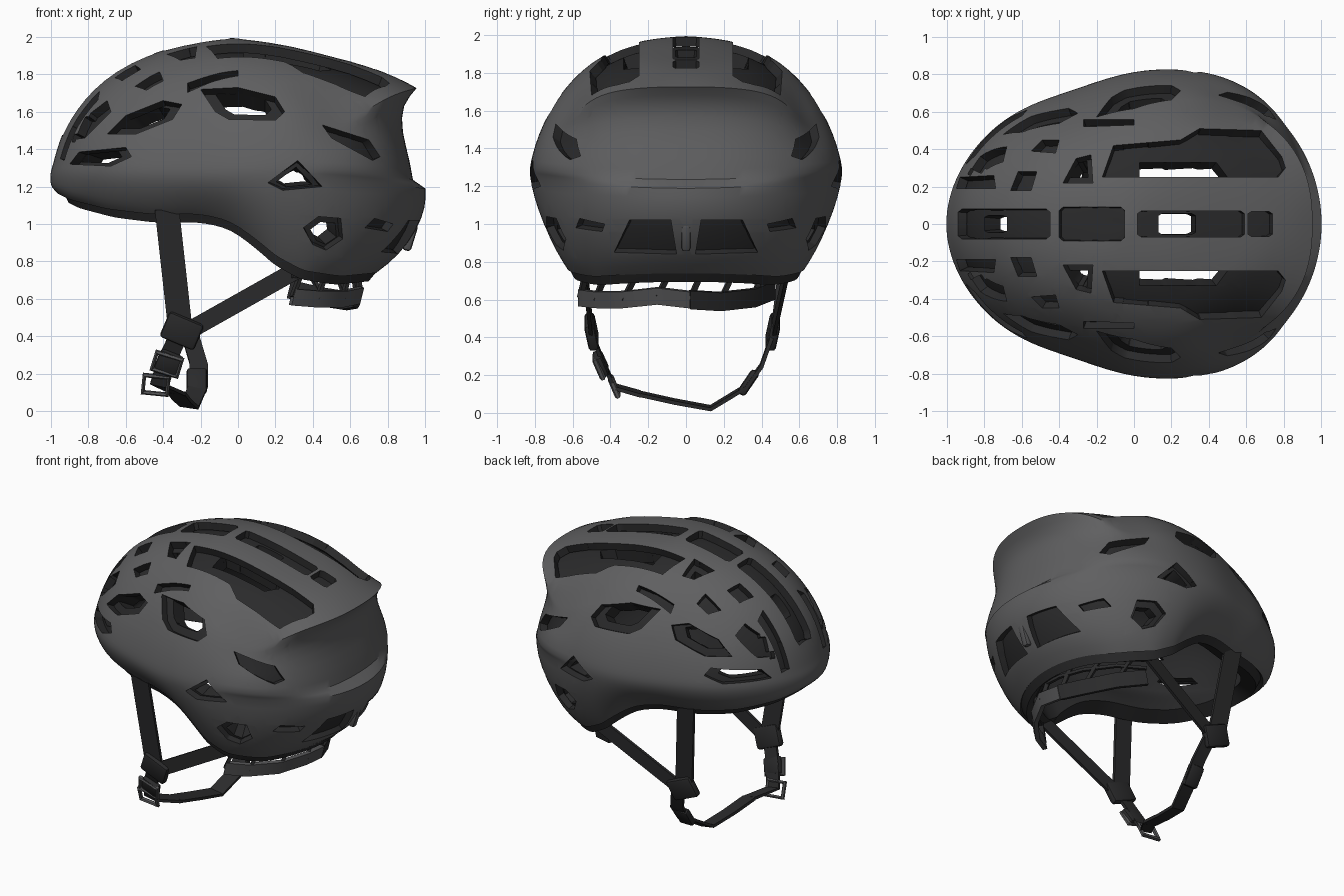
import bpy, bmesh, math
from mathutils import Vector

if "Cube" in bpy.data.objects:
    bpy.data.objects.remove(bpy.data.objects["Cube"])


def material(name, r, g, b):
    m = bpy.data.materials.new(name)
    m.diffuse_color = (r, g, b, 1)
    m.use_nodes = True
    m.node_tree.nodes["Principled BSDF"].inputs["Base Color"].default_value = m.diffuse_color
    return m


GREY = material("shell grey", 0.115, 0.115, 0.118)
BLACK = material("foam and strap black", 0.023, 0.023, 0.024)
BUCKLE = material("buckle grey", 0.085, 0.085, 0.088)


def add(name, bm, mats):
    me = bpy.data.meshes.new(name)
    bm.to_mesh(me)
    bm.free()
    for m in mats:
        me.materials.append(m)
    ob = bpy.data.objects.new(name, me)
    bpy.context.collection.objects.link(ob)
    return ob


def bake(ob, angle=35):
    # apply modifiers and shade smooth with sharp edges
    bpy.ops.object.select_all(action='DESELECT')
    ob.select_set(True)
    bpy.context.view_layer.objects.active = ob
    bpy.ops.object.convert(target='MESH')
    bpy.ops.object.shade_smooth_by_angle(angle=math.radians(angle))


def lookup(table, x):
    for (x0, z0), (x1, z1) in zip(table, table[1:]):
        if x <= x1:
            return z0 + (z1 - z0) * max(0, (x - x0) / (x1 - x0))
    return table[-1][1]


# Lower rim seen from the side (x, z)
RIM = [(-1, 1.18), (-.9, 1.13), (-.7, 1.08), (-.45, 1.05), (-.2, 1.055), (-.05, 1.02),
       (.1, .92), (.2, .83), (.35, .75), (.55, .72), (.75, .74), (1, .8)]
# Rings from the rim to the crown: front x, front z, half width, side z, rear x, rear z
RINGS = [(-.96, 0, .66, 0, .74, 0), (-1, 0, .7, 0, .86, 0), (-1.005, 0, .765, 0, .96, 0),
         (-1.005, 0, .81, 0, 1.005, 0), (-1, 1.29, .83, 1.25, 1.005, 1.19),
         (-.99, 1.32, .83, 1.30, .935, 1.235), (-.98, 1.36, .815, 1.37, .92, 1.34),
         (-.96, 1.43, .785, 1.47, .875, 1.5), (-.925, 1.52, .735, 1.58, .875, 1.65),
         (-.87, 1.61, .685, 1.665, .96, 1.73), (-.785, 1.715, .605, 1.765, .85, 1.785),
         (-.665, 1.815, .505, 1.855, .7, 1.835), (-.5, 1.9, .375, 1.93, .5, 1.895),
         (-.33, 1.95, .225, 1.975, .3, 1.95), (-.15, 1.98, .08, 1.99, .1, 1.98)]
LOWER = {0: 0, 1: .15, 2: .45, 3: .75}
DIP = {7: .05, 8: .1, 9: .12, 10: .01, 11: -.015}
CREASE = {0: .8, 4: .8, 5: .7, 9: .8}
PLANES = {'z': (0, 1, 2), 'y': (0, 2, 1), 'x': (1, 2, 0)}


def inside(poly, u, v):
    hit = False
    for (x0, y0), (x1, y1) in zip(poly, poly[1:] + poly[:1]):
        if (y0 > v) != (y1 > v) and u < x0 + (x1 - x0) * (v - y0) / (y1 - y0):
            hit = not hit
    return hit


def cut(bm, axis, polys, lo, hi):
    # knife each outline into the surface and remove the faces inside it
    a, b, d = PLANES[axis]
    for poly in polys:
        us, vs = [p[0] for p in poly], [p[1] for p in poly]

        def near():
            out = []
            for f in bm.faces:
                if lo < f.calc_center_median()[d] < hi:
                    fu, fv = [w.co[a] for w in f.verts], [w.co[b] for w in f.verts]
                    if max(fu) > min(us) and min(fu) < max(us) and \
                            max(fv) > min(vs) and min(fv) < max(vs):
                        out.append(f)
            return out

        for (u0, v0), (u1, v1) in zip(poly, poly[1:] + poly[:1]):
            co, no = Vector((0, 0, 0)), Vector((0, 0, 0))
            co[a], co[b], no[a], no[b] = u0, v0, v1 - v0, u0 - u1
            fs = near()
            geom = fs + list({e for f in fs for e in f.edges}) + list({v for f in fs for v in f.verts})
            bmesh.ops.bisect_plane(bm, geom=geom, plane_co=co, plane_no=no.normalized(), dist=1e-5)
        mids = [(f, f.calc_center_median()) for f in near()]
        gone = [f for f, c in mids if inside(poly, c[a], c[b])]
        bmesh.ops.delete(bm, geom=gone, context='FACES')


def dome(name, sxy, sz, drop, thickness, mats, cuts):
    bm = bmesh.new()
    crease = bm.edges.layers.float.new("crease_edge")
    n, rows = 72, []
    for k, (xf, zf, w, zs, xr, zr) in enumerate(RINGS):
        xw = .15 if k < 10 else .15 - .04 * (k - 9)
        row = []
        for i in range(n):
            t = 2 * math.pi * i / n
            c, s = math.cos(t), math.sin(t)
            e = .84 if c > 0 and 5 <= k <= 9 else 1
            x = xw + math.copysign(abs(c) ** e, c) * ((xr - xw) if c > 0 else (xw - xf))
            y = math.copysign(abs(s) ** e, s) * w
            y *= 1 - .05 * math.exp(-((x + .35) / .28) ** 2)
            if k in LOWER:
                f4, s4, r4 = RINGS[4][1], RINGS[4][3], RINGS[4][5]
                top = s4 + ((r4 if c > 0 else f4) - s4) * c * c
                z = lookup(RIM, x)
                z += (top - z) * LOWER[k]
            else:
                z = zs + ((zr if c > 0 else zf) - zs) * c * c
                z -= DIP.get(k, 0) * math.exp(-((x - .57) / .2) ** 2)
            if z > 1.15:
                z = 1.15 + (z - 1.15) * sz
            row.append(bm.verts.new((x * sxy, y * sxy, z - (drop if k == 0 else 0))))
        rows.append(row)
    for a, b in zip(rows, rows[1:]):
        for i in range(n):
            j = (i + 1) % n
            bm.faces.new((a[i], a[j], b[j], b[i]))
    # crisp rim, tail edge and rear belt
    for k, amount in CREASE.items():
        for i in range(n):
            p, q = rows[k][i], rows[k][(i + 1) % n]
            if k == 0 or p.co.x > .35:
                bm.edges.get((p, q))[crease] = amount
    tip = bm.verts.new((-.03 * sxy, 0, 1.15 + .845 * sz))
    for i in range(n):
        bm.faces.new((rows[-1][i], rows[-1][(i + 1) % n], tip))
    ob = add(name, bm, mats)
    ob.modifiers.new("Subdivide", 'SUBSURF').levels = 1
    bake(ob)
    bm = bmesh.new()
    bm.from_mesh(ob.data)
    for c in cuts:
        cut(bm, *c)
    bm.to_mesh(ob.data)
    bm.free()
    sol = ob.modifiers.new("Thickness", 'SOLIDIFY')
    sol.thickness, sol.offset = thickness, -1
    sol.material_offset = sol.material_offset_rim = 1
    bake(ob)


def box2(a, b, h):
    return [(a, -h * .8), (a + .02, -h), (b - .02, -h), (b, -h * .8),
            (b, h * .8), (b - .02, h), (a + .02, h), (a, h * .8)]


def shrink(poly, f):
    cx, cy = (sum(p[i] for p in poly) / len(poly) for i in (0, 1))
    return [(cx + (x - cx) * f, cy + (y - cy) * f) for x, y in poly]


def flip(polys):
    return polys + [[(x, -y) for x, y in p] for p in polys]


# Vent outlines from above (x, y), mirrored
TOP = [[(-.95, .19), (-.93, .25), (-.75, .26), (-.74, .19)],
       [(-.66, .18), (-.62, .28), (-.52, .28), (-.55, .18)],
       [(-.55, .39), (-.49, .45), (-.4, .45), (-.42, .38)],
       [(-.38, .22), (-.31, .35), (-.23, .37), (-.22, .22)],
       [(-.27, .52), (-.27, .56), (0, .56), (0, .53)],
       [(-.17, .25), (-.11, .42), (.25, .45), (.35, .51), (.68, .5), (.79, .36), (.81, .3),
        (.77, .25)]]
# Centre vents
MIDDLE = [box2(-.94, -.45, .08), box2(-.4, -.05, .09), box2(.02, .59, .07), box2(.61, .74, .068)]
# Vent outlines from the side (x, z), mirrored
SIDE = [[(-.9, 1.32), (-.85, 1.385), (-.6, 1.41), (-.57, 1.36), (-.68, 1.31)],
        [(-.9, 1.45), (-.87, 1.53), (-.7, 1.66), (-.68, 1.6), (-.82, 1.46)],
        [(-.7, 1.48), (-.6, 1.58), (-.4, 1.66), (-.3, 1.64), (-.35, 1.56), (-.55, 1.48)],
        [(-.2, 1.72), (0, 1.73), (.2, 1.68), (.25, 1.6), (.2, 1.555), (-.05, 1.56), (-.12, 1.6)],
        [(.16, 1.22), (.32, 1.34), (.45, 1.2), (.24, 1.18)],
        [(.35, .98), (.43, 1.04), (.55, 1.03), (.56, .92), (.47, .86), (.4, .89)],
        [(.68, .98), (.73, 1.03), (.83, 1.0), (.8, .96)],
        [(.45, 1.53), (.7, 1.45), (.76, 1.36), (.72, 1.34), (.5, 1.46)]]
# Vent outline from the rear (y, z)
REAR = [(.05, .84), (.08, 1.02), (.3, 1.02), (.38, .85)]
INNER = [shrink(SIDE[i], .66) for i in (0, 2, 3, 4, 5)]
HOLES = [[(.03, .18), (.03, .33), (.44, .33), (.5, .25), (.44, .18)], shrink(TOP[3], .6)]

# Outer shell and foam liner
dome("outer_shell", 1, 1, 0, .05, [GREY, BLACK],
     [('z', flip(TOP) + MIDDLE, 1.3, 3), ('y', SIDE, .28, 2), ('y', SIDE, -2, -.28),
      ('x', [REAR, [(-y, z) for y, z in REAR]], .5, 2)])
dome("foam_liner", .945, .935, .045, .11, [BLACK, BLACK],
     [('z', flip(HOLES) + [box2(-.8, -.68, .045), box2(.13, .33, .055)], 1.3, 3),
      ('y', INNER, .2, 2), ('y', INNER, -2, -.2)])


def ribbon(name, pts, across, width, mat=BLACK, thick=.02):
    bm = bmesh.new()
    a = Vector(across).normalized() * width / 2
    rows = [(bm.verts.new(Vector(p) - a), bm.verts.new(Vector(p) + a)) for p in pts]
    for p, q in zip(rows, rows[1:]):
        bm.faces.new((p[0], q[0], q[1], p[1]))
    ob = add(name, bm, [mat])
    m = ob.modifiers.new("Thickness", 'SOLIDIFY')
    m.thickness, m.offset = thick, 0
    bake(ob)


def block(name, loc, size, tilt=0, roll=0, mat=BLACK):
    bm = bmesh.new()
    bmesh.ops.create_cube(bm, size=1)
    bmesh.ops.scale(bm, vec=size, verts=bm.verts)
    ob = add(name, bm, [mat])
    ob.location, ob.rotation_euler = loc, (roll, tilt, 0)
    m = ob.modifiers.new("Bevel", 'BEVEL')
    m.width, m.segments = min(size) * .35, 2
    bake(ob)


def frame(name, loc, w, h, tilt, roll):
    cu = bpy.data.curves.new(name, 'CURVE')
    cu.dimensions, cu.bevel_depth, cu.bevel_resolution = '3D', .016, 1
    sp = cu.splines.new('POLY')
    sp.points.add(3)
    for p, (x, z) in zip(sp.points, [(-w, -h), (w, -h), (w, h), (-w, h)]):
        p.co = (x / 2, 0, z / 2, 1)
    sp.use_cyclic_u = True
    cu.materials.append(BUCKLE)
    ob = bpy.data.objects.new(name, cu)
    bpy.context.collection.objects.link(ob)
    ob.location, ob.rotation_euler = loc, (roll, tilt, 0)
    bake(ob)


# Side straps with their sliders
for side, s, yt, yb in (("left", -1, .56, .5), ("right", 1, .54, .46)):
    ribbon(side + "_front_strap", [(-.38, s * yt, 1.08), (-.31, s * yb, .45)], (1, 0, .1), .13)
    ribbon(side + "_rear_strap", [(.36, s * .54, .78), (-.28, s * yb, .42)], (-.45, 0, 1), .095)
    block(side + "_strap_slider", (-.3, s * yb, .43), (.2, .055, .15), .4, -s * .2)

# Chin strap, two strands meeting under the chin
ribbon("right_chin_strap", [(-.26, .46, .42), (-.21, .4, .25), (-.21, .32, .14), (-.26, .13, .025),
                            (-.3, -.06, .06), (-.33, -.24, .1)], (1, 0, -.15), .1)
ribbon("left_chin_strap", [(-.31, -.5, .42), (-.38, -.44, .27), (-.42, -.38, .14),
                           (-.33, -.24, .1)], (1, 0, -.2), .1)
block("right_chin_slider", (-.22, .33, .16), (.11, .05, .15), 0, -.6)
block("left_buckle_body", (-.37, -.45, .26), (.13, .05, .12), .4, .4)
frame("buckle_upper_frame", (-.38, -.46, .25), .14, .1, .3, .4)
frame("buckle_lower_frame", (-.44, -.38, .14), .13, .1, .1, .4)

# Rear retention cradle: band, upper rail and posts
ARC = [(.29, -.56, .61), (.42, -.48, .6), (.56, -.33, .6), (.65, -.15, .62), (.64, .02, .6),
       (.58, .18, .59), (.45, .36, .61), (.28, .46, .65)]
ribbon("cradle_band_left", ARC[:5], (.25, 0, 1), .09, BUCKLE, .03)
ribbon("cradle_band_right", ARC[4:], (.25, 0, 1), .1, BLACK, .03)
ribbon("cradle_rail", [(x, y, .72) for x, y, z in ARC], (0, 0, 1), .02)
for i, (p, q) in enumerate(zip(ARC, ARC[1:])):
    ribbon("cradle_post_%d" % i, [p, ((p[0] + q[0]) / 2, (p[1] + q[1]) / 2, .78)], (-.6, 1, 0), .03)

# Dial between the rear vents
block("rear_dial", (.92, 0, .93), (.05, .05, .15), .3, 0, BUCKLE)
